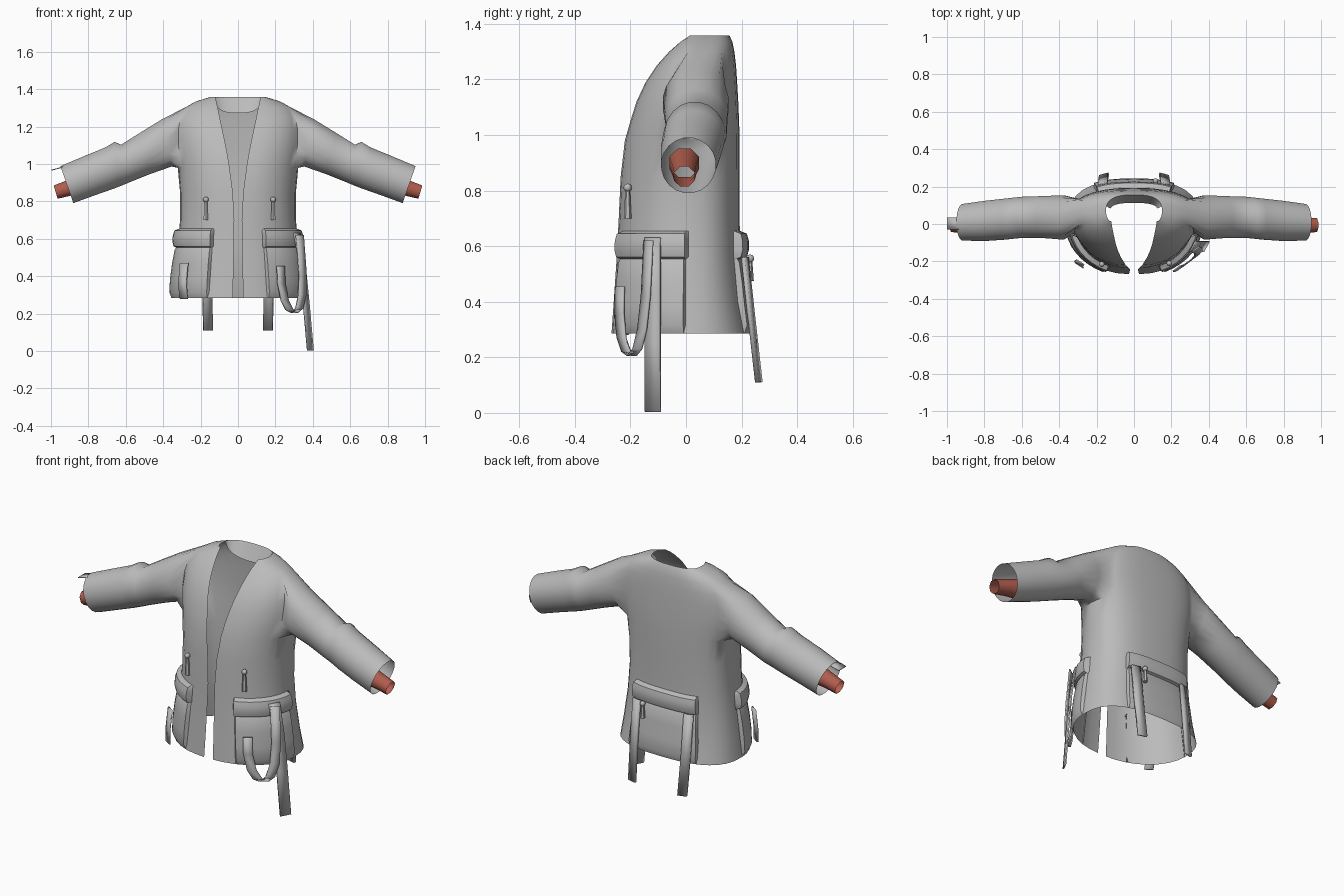
import bpy, bmesh, math
from mathutils import Vector

if "Cube" in bpy.data.objects:
    bpy.data.objects.remove(bpy.data.objects["Cube"], do_unlink=True)


def material(name, rgb):
    m = bpy.data.materials.new(name)
    m.use_nodes = True
    m.diffuse_color = (*rgb, 1)
    m.node_tree.nodes["Principled BSDF"].inputs["Base Color"].default_value = (*rgb, 1)
    return m


GREY = material("grey cloth", (0.5, 0.5, 0.5))
RED = material("brick red", (0.44, 0.11, 0.075))


def finish(bm, name, mat=GREY, angle=50, thickness=0):
    bmesh.ops.recalc_face_normals(bm, faces=bm.faces)
    mesh = bpy.data.meshes.new(name)
    bm.to_mesh(mesh)
    bm.free()
    obj = bpy.data.objects.new(name, mesh)
    bpy.context.collection.objects.link(obj)
    mesh.materials.append(mat)
    bpy.ops.object.select_all(action='DESELECT')
    obj.select_set(True)
    bpy.context.view_layer.objects.active = obj
    bpy.ops.object.shade_smooth_by_angle(angle=math.radians(angle))
    if thickness:
        mod = obj.modifiers.new("thickness", 'SOLIDIFY')
        mod.thickness = thickness
        mod.offset = 0
    return obj


def skin(bm, rows, closed=False, skip=lambda r, c: False):
    """Fill quads between neighbouring rows of vertices."""
    n = len(rows[0])
    for r in range(len(rows) - 1):
        for c in range(n if closed else n - 1):
            if not skip(r, c):
                d = (c + 1) % n
                bm.faces.new((rows[r][c], rows[r][d], rows[r + 1][d], rows[r + 1][c]))


# Body levels: height, opening half width, half width, front y, side y, back y
LEVELS = [
    (0.285, .028, .357, -.268, 0, .235), (0.40, .025, .342, -.26, 0, .21),
    (0.55, .022, .322, -.25, 0, .195), (0.70, .02, .31, -.242, 0, .193),
    (0.85, .028, .31, -.235, .01, .193), (0.98, .045, .322, -.22, .02, .193),
    (1.05, .056, .335, -.2, .03, .191), (1.12, .07, .34, -.178, .035, .188),
    (1.19, .085, .337, -.145, .04, .184), (1.25, .098, .325, -.105, .045, .18),
    (1.30, .108, .287, -.06, .05, .174), (1.335, .116, .225, -.02, .055, .167),
    (1.358, .122, .15, .015, .07, .156)]
Q = 8            # columns per quarter turn
SPAN = 4 * Q     # front edge, side, back, side, front edge


def section(u, level):
    """Point on the body at column u of one level."""
    z, gap, half, front, mid, back = level
    sign = 1
    if u > 2 * Q:
        u, sign = SPAN - u, -1
    t = u / Q * math.pi / 2
    if u <= Q:
        x = gap + (half - gap) * math.sin(t)
        y = mid + (front - mid) * math.cos(t)
    else:
        x = half * max(0, math.sin(t)) ** .75
        y = mid + (back - mid) * max(0, -math.cos(t)) ** .75
    return Vector((sign * x, y, z))


def surface(u, z, out=0):
    """Point on the body at column u and height z, pushed outward."""
    for a, b in zip(LEVELS, LEVELS[1:]):
        if z <= b[0]:
            break
    f = (z - a[0]) / (b[0] - a[0])
    level = [p + (q - p) * f for p, q in zip(a, b)]
    p = section(u, level)
    along = section(min(SPAN, u + .2), level) - section(max(0, u - .2), level)
    return p + Vector((along.y, -along.x, 0)).normalized() * out


# Jacket body with armholes, sleeves grown from the armholes
R0, R1, C0, C1 = 5, 10, 6, 11
# Sleeve rings: top x, top z, bottom x, bottom z, front y, back y
SLEEVE = [(.40, 1.245, .355, .985, -.085, .155), (.53, 1.165, .47, .945, -.075, .15),
          (.625, 1.105, .57, .905, -.075, .147), (.66, 1.12, .63, .88, -.08, .142),
          (.71, 1.09, .67, .865, -.085, .137), (.82, 1.045, .77, .83, -.092, .125),
          (.95, .99, .88, .79, -.09, .108)]
bm = bmesh.new()
rows = [[bm.verts.new(section(u, lv)) for u in range(SPAN + 1)] for lv in LEVELS]


def in_armhole(r, c):
    return R0 <= r < R1 and (C0 <= c < C1 or C0 <= SPAN - 1 - c < C1)


skin(bm, rows, skip=in_armhole)
border = ([(R0, c) for c in range(C0, C1)] + [(r, C1) for r in range(R0, R1)]
          + [(R1, c) for c in range(C1, C0, -1)] + [(r, C0) for r in range(R1, R0, -1)])
for side in (1, -1):
    rings = [[rows[r][c if side > 0 else SPAN - c] for r, c in border]]
    for tx, tz, bx, bz, y0, y1 in SLEEVE:
        ring = []
        for k in range(len(border)):
            a = math.radians(225) + k / len(border) * math.tau
            s = (math.sin(a) + 1) / 2
            ring.append(bm.verts.new((side * (bx + (tx - bx) * s),
                                      (y0 + y1) / 2 + (y1 - y0) / 2 * math.cos(a),
                                      bz + (tz - bz) * s)))
        rings.append(ring)
    skin(bm, rings, closed=True)
loose = [v for v in bm.verts if not v.link_faces]
bmesh.ops.delete(bm, geom=loose, context='VERTS')
finish(bm, "jacket_body_and_sleeves", angle=60)

# Collar band folded inside the back of the neck
bm = bmesh.new()
rim = [section(u, LEVELS[-1]) for u in range(Q + 1, SPAN - Q)]
inner = [Vector((p.x * .85, .07 + (p.y - .07) * .5, p.z - (p.y - .07))) for p in rim]
skin(bm, [[bm.verts.new(p) for p in line] for line in (rim, inner)])
finish(bm, "inner_collar")


def pouch(name, u0, u1, z0, z1, bulge, steps=8):
    """Padded panel following the body, with tucked in edges."""
    bm = bmesh.new()
    us = [u0] + [u0 + (u1 - u0) * (.03 + .94 * i / steps) for i in range(steps + 1)] + [u1]
    fs = [0, .1, .35, .65, .9, 1]
    depth = [-.004, .75, 1, 1, .8, -.004]
    grid = []
    for f, d in zip(fs, depth):
        z = z0 + (z1 - z0) * f
        grid.append([bm.verts.new(surface(u, z, -.004 if u in (u0, u1) else d * bulge))
                     for u in us])
    skin(bm, grid)
    finish(bm, name, angle=40)


# Front pockets and back pouch, each with a fuller flap
for name, a, b in (("left_pocket", 2, 8), ("right_pocket", SPAN - 8, SPAN - 2),
                   ("back_pouch", 13.2, SPAN - 13.2)):
    pouch(name, a, b, .287, .57, .02)
    pouch(name + "_flap", a - .1, b + .1, .55, .655, .032)


def ribbon(name, path, width, thickness=.008):
    """Flat strap along a path, widened along one direction."""
    bm = bmesh.new()
    w = Vector(width) / 2
    skin(bm, [[bm.verts.new(Vector(p) - w), bm.verts.new(Vector(p) + w)] for p in path])
    finish(bm, name, thickness=thickness)


# Hanging straps
ribbon("left_long_strap", [(.315, -.12, .63), (.345, -.12, .45), (.365, -.12, .25),
                           (.387, -.12, .004)], (.03, .055, 0))
ribbon("left_strap_loop", [(.228, -.238, .455), (.232, -.24, .36), (.25, -.232, .27),
                           (.275, -.215, .22), (.302, -.195, .205), (.328, -.175, .23),
                           (.343, -.158, .3), (.345, -.145, .42), (.33, -.135, .62)],
       (.04, .03, 0))
ribbon("right_short_strap", [(-.288, -.205, .47), (-.297, -.212, .36), (-.29, -.222, .28)],
       (.042, -.028, 0))
for side, name in ((1, "left"), (-1, "right")):
    ribbon(name + "_back_strap", [(side * .165, .212, .56), (side * .165, .235, .35),
                                  (side * .16, .262, .11)], (.05, -side * .014, 0), .014)

# Loose tab on the right cuff
ribbon("right_cuff_tab", [(-.93, .002, .985), (-.965, .002, .976), (-.998, .002, .967)],
       (0, .065, 0), .005)


def toggle(name, x, y, z, length):
    """Tapered pull with a round knob on top."""
    bm = bmesh.new()
    rod = bmesh.ops.create_cone(bm, segments=6, radius1=.014, radius2=.008,
                                depth=length, cap_ends=True)
    bmesh.ops.translate(bm, verts=rod["verts"], vec=(x, y, z))
    knob = bmesh.ops.create_uvsphere(bm, u_segments=8, v_segments=6, radius=.015)
    bmesh.ops.translate(bm, verts=knob["verts"], vec=(x, y, z + length / 2))
    finish(bm, name)


toggle("right_toggle", -.172, -.215, .755, .11)
toggle("left_toggle", .188, -.21, .755, .11)
toggle("back_toggle", .115, .23, .515, .08)

# Wrist tubes, open at both ends
for side, name in ((1, "left_wrist"), (-1, "right_wrist")):
    bm = bmesh.new()
    axis = Vector((.96, 0, -.28))
    up = Vector((.28, 0, .96))
    rings = []
    for x, z, r in ((.79, .9, .058), (.90, .873, .046), (.975, .85, .04)):
        ring = []
        for k in range(8):
            a = (k + .5) / 8 * math.tau
            p = Vector((x, -.006, z)) + up * r * math.sin(a) + Vector((0, r * math.cos(a), 0))
            ring.append(bm.verts.new((side * p.x, p.y, p.z)))
        rings.append(ring)
    skin(bm, rings, closed=True)
    finish(bm, name, RED)
